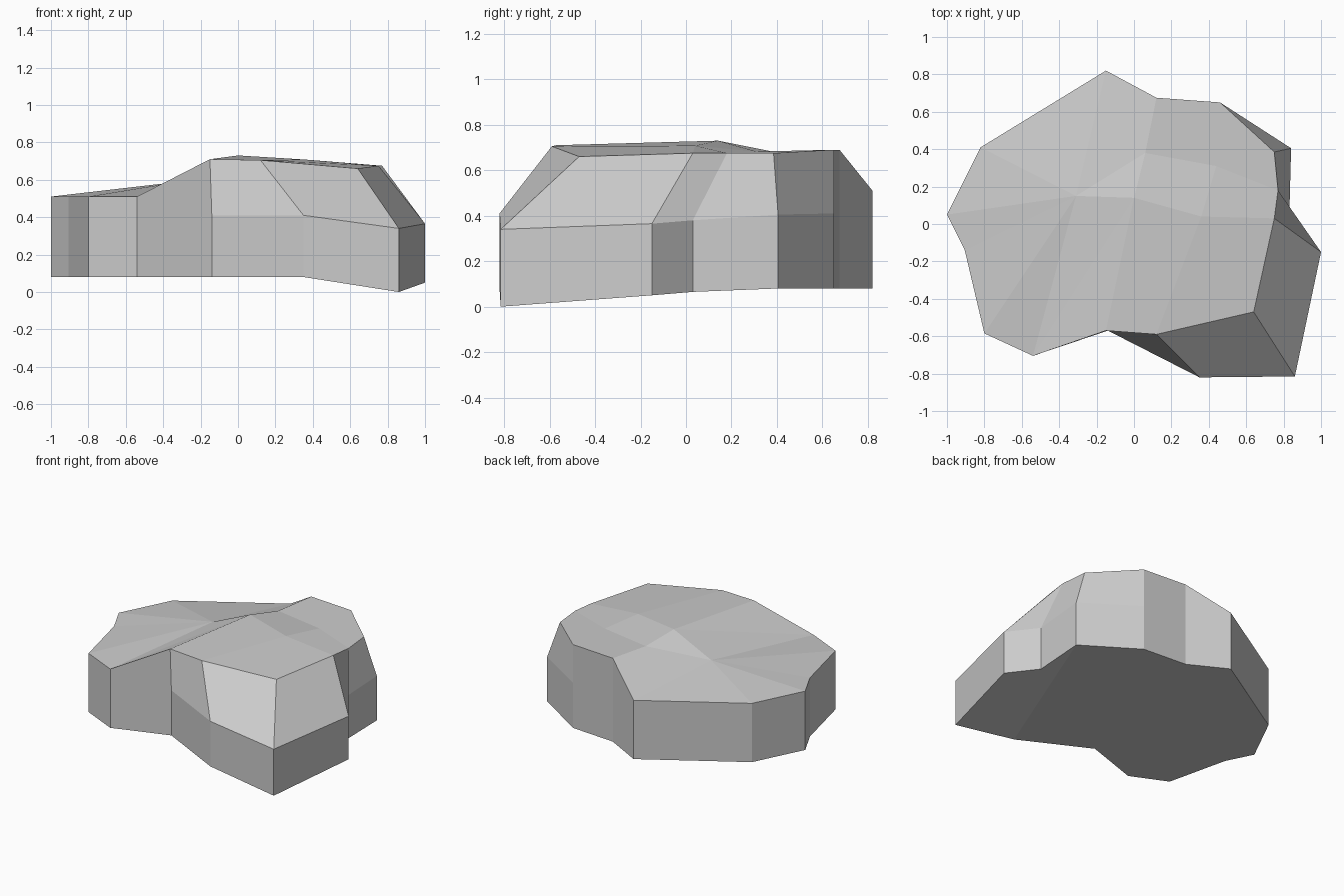
import bpy, bmesh

if "Cube" in bpy.data.objects:
    bpy.data.objects.remove(bpy.data.objects["Cube"])

bm = bmesh.new()


def row(points):
    return [bm.verts.new(p) for p in points]


def face(*verts):
    bm.faces.new(verts)


# Raised right-hand part of the footprint: x, y, base height, belt height
raised = [(-.14, -.57, .08, .41), (.35, -.82, .08, .41), (.86, -.815, 0, .34),
          (1.0, -.15, .05, .365), (.83, .03, .065, .38), (.84, .405, .08, .405),
          (.46, .65, .08, .41), (.12, .675, .08, .41)]
base = row((x, y, z) for x, y, z, _ in raised)
belt = row((x, y, z) for x, y, _, z in raised)

# Upper rim, set back from the belt on the front and right
rim = row([(-.15, -.57, .71), (.12, -.59, .705), (.64, -.47, .66),
           (.75, .03, .675), (.77, .18, .675), (.75, .385, .675),
           (.46, .65, .69), (.12, .675, .69)])

# Lower left part of the footprint, with its flat-level edge
left = [(-.15, .82), (-.82, .41), (-1.0, .05), (-.905, -.14), (-.8, -.585), (-.54, -.705)]
left_base = row((x, y, .08) for x, y in left)
left_rim = row((x, y, .51) for x, y in left)

# Side walls
for lower, upper in ((base, belt), (belt, rim), (left_base, left_rim)):
    for i in range(len(lower) - 1):
        face(lower[i], lower[i + 1], upper[i + 1], upper[i])
face(base[7], left_base[0], left_rim[0], rim[7], belt[7])
face(left_base[5], base[0], belt[0], rim[0], left_rim[5])

# Underside, folded down toward the front right corner
face(*reversed(base[1:6]))
face(*reversed([base[0], base[1], *base[5:], *left_base]))

# Crown: ridge, right-hand panels, left-hand slope
r1, r2, s1, s2, p = row([(0, .14, .73), (.06, .38, .682), (.36, .04, .708),
                         (.44, .31, .682), (-.31, .15, .59)])
e, f, g, h, i, j, k, l = rim
for quad in ((e, f, s1, r1), (f, g, h, s1), (r1, s1, s2, r2),
             (s1, h, i, s2), (r2, s2, k, l), (s2, i, j, k)):
    face(*quad)
face(e, r1, left_rim[5])
face(r1, p, left_rim[5])
face(r1, r2, p)
face(r2, l, left_rim[0], p)
for a, b in zip(left_rim, left_rim[1:]):
    face(p, a, b)

bmesh.ops.recalc_face_normals(bm, faces=bm.faces)
mesh = bpy.data.meshes.new("rock")
bm.to_mesh(mesh)
bm.free()
rock = bpy.data.objects.new("rock", mesh)
bpy.context.collection.objects.link(rock)
